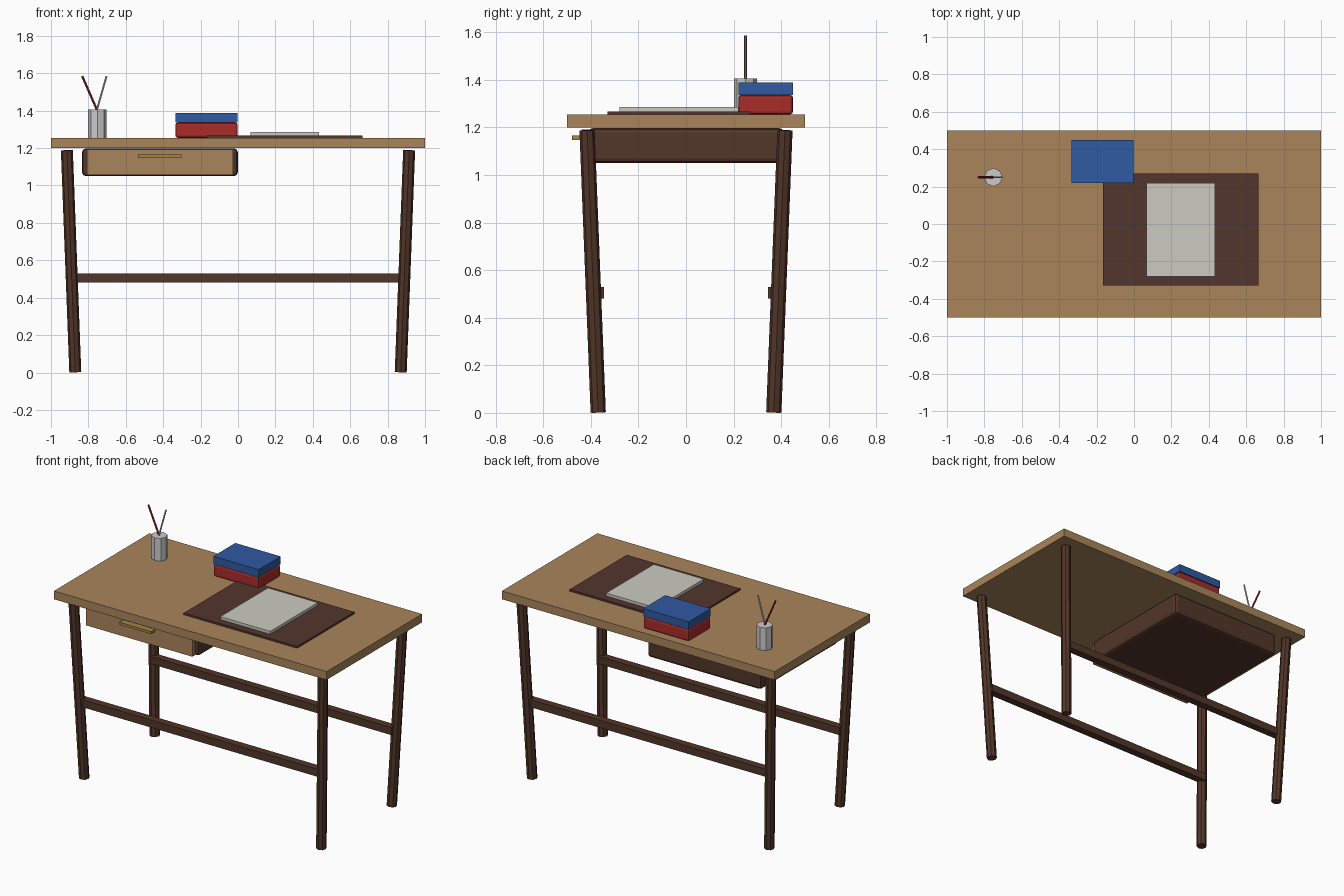
import bpy
from mathutils import Vector, Euler

if "Cube" in bpy.data.objects:
    bpy.data.objects.remove(bpy.data.objects["Cube"])


def material(name, rgb):
    m = bpy.data.materials.new(name)
    m.diffuse_color = (*rgb, 1)
    m.use_nodes = True
    m.node_tree.nodes["Principled BSDF"].inputs["Base Color"].default_value = m.diffuse_color
    return m


OAK = material("oak", (0.40, 0.235, 0.105))
WALNUT = material("walnut", (0.085, 0.037, 0.022))
LEATHER = material("leather", (0.085, 0.037, 0.026))
BRASS = material("brass", (0.36, 0.24, 0.06))
RED = material("red_cover", (0.40, 0.025, 0.022))
BLUE = material("blue_cover", (0.03, 0.10, 0.36))
PAPER = material("paper", (0.60, 0.60, 0.54))


def box(name, x, y, z, mat, bevel=0, segments=2):
    """Box from (min, max) ranges, with optional rounded edges."""
    lo, hi = Vector((x[0], y[0], z[0])), Vector((x[1], y[1], z[1]))
    bpy.ops.mesh.primitive_cube_add(size=1, location=(lo + hi) / 2)
    ob = bpy.context.object
    ob.name = name
    ob.scale = hi - lo
    bpy.ops.object.transform_apply(location=False, rotation=False, scale=True)
    ob.data.materials.append(mat)
    if bevel:
        mod = ob.modifiers.new("rounded_edges", "BEVEL")
        mod.width = bevel
        mod.segments = segments
    return ob


def rod(name, a, b, radius, mat=None, sides=8):
    """Cylinder running from point a to point b."""
    a, b = Vector(a), Vector(b)
    d = b - a
    bpy.ops.mesh.primitive_cylinder_add(vertices=sides, radius=radius, depth=d.length,
                                        location=(a + b) / 2)
    ob = bpy.context.object
    ob.name = name
    ob.rotation_mode = "QUATERNION"
    ob.rotation_quaternion = Vector((0, 0, 1)).rotation_difference(d)
    if mat:
        ob.data.materials.append(mat)
    return ob


# Table top
box("table_top", (-1, 1), (-0.5, 0.5), (1.2, 1.255), OAK)

# Splayed legs and long stretchers
for sy, end in ((-1, "front"), (1, "back")):
    for sx, side in ((-1, "left"), (1, "right")):
        rod(f"{end}_{side}_leg", (sx * 0.87, sy * 0.369, 0.002),
            (sx * 0.915, sy * 0.416, 1.188), 0.032, WALNUT)
    box(f"{end}_stretcher", (-0.885, 0.885), sorted((sy * 0.345, sy * 0.395)),
        (0.48, 0.53), WALNUT)

# Hanging drawer with front panel and handle
box("drawer_case", (-0.834, -0.001), (-0.41, 0.41), (1.05, 1.198), WALNUT, 0.02)
box("drawer_front", (-0.807, -0.027), (-0.44, -0.40), (1.056, 1.192), OAK)
box("drawer_handle", (-0.535, -0.302), (-0.48, -0.435), (1.148, 1.165), BRASS)

# Desk pad and paper stack
box("desk_pad", (-0.167, 0.665), (-0.33, 0.27), (1.255, 1.267), LEATHER)
box("paper_stack", (0.066, 0.432), (-0.28, 0.22), (1.266, 1.286), PAPER)

# Two stacked books
box("lower_book", (-0.335, -0.002), (0.22, 0.45), (1.255, 1.336), RED, 0.012)
box("upper_book", (-0.335, -0.002), (0.22, 0.45), (1.336, 1.388), BLUE)

# Pencil cup with two pencils
rod("pencil_cup", (-0.752, 0.25, 1.255), (-0.752, 0.25, 1.405), 0.049)
rod("red_pencil", (-0.735, 0.25, 1.36), (-0.833, 0.25, 1.585), 0.006, RED)
rod("grey_pencil", (-0.767, 0.25, 1.36), (-0.703, 0.25, 1.585), 0.005)
